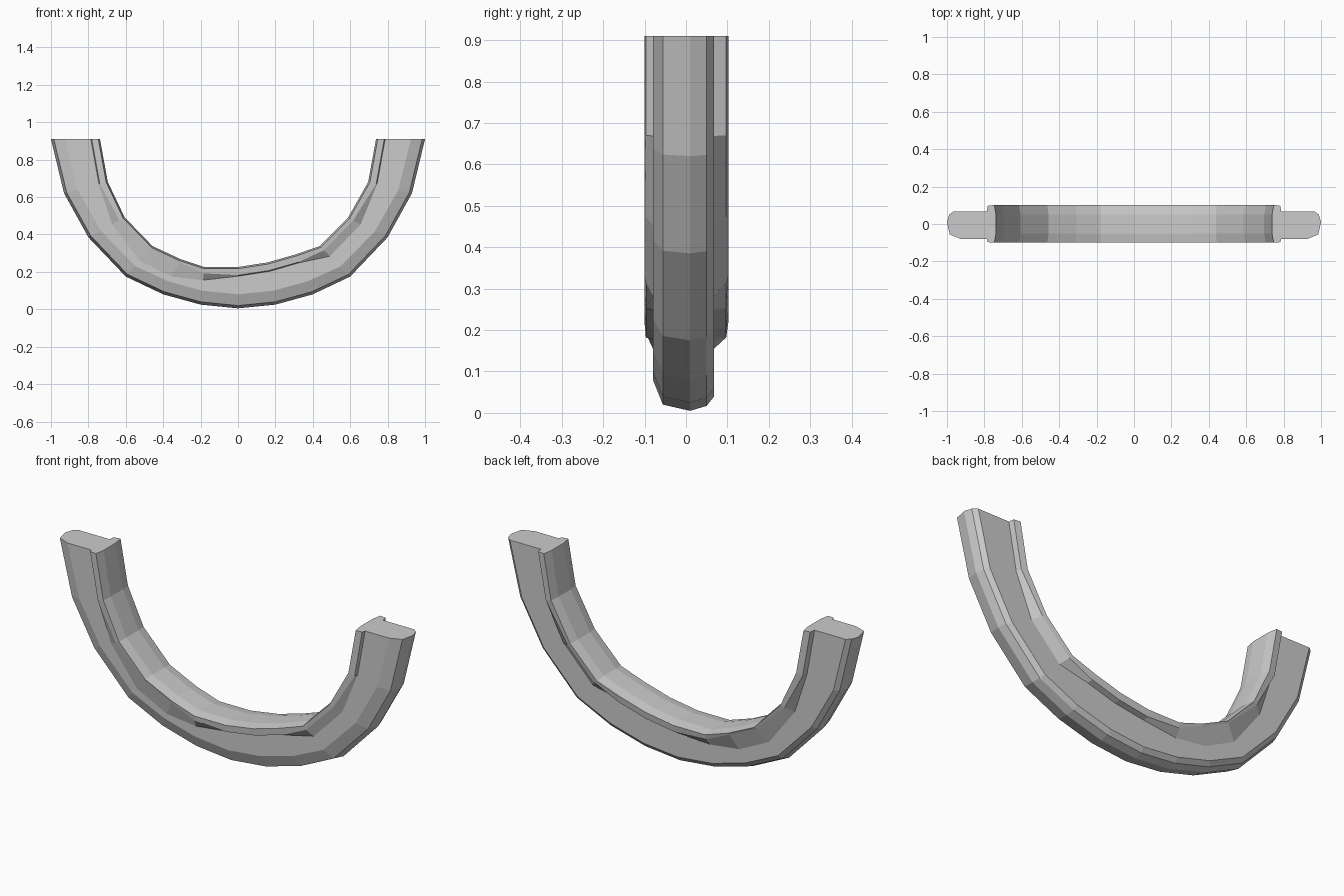
import bpy, bmesh
from mathutils import Vector

if "Cube" in bpy.data.objects:
    bpy.data.objects.remove(bpy.data.objects["Cube"])

# stations around the half ring: outer x, z, inner x, z, lip sharpness (1 = stepped rim, 0 = plain flare)
stations = [
    (-1.0, .91, -.742, .91, 1), (-.93, .62, -.70, .68, 1),
    (-.80, .385, -.61, .49, .5), (-.60, .175, -.46, .335, 0),
    (-.40, .08, -.31, .265, 0), (-.20, .025, -.18, .222, .6),
    (0, .005, 0, .222, 1), (.20, .025, .16, .247, 1),
    (.40, .08, .31, .29, 1), (.60, .175, .44, .335, .5),
    (.80, .385, .59, .485, .5), (.93, .62, .70, .68, 1),
    (1.0, .91, .742, .91, 1)]


def section(ox, oz, ix, iz, lip):
    """Cross-section: rounded tread outside, flat walls, wider rim inside."""
    outer, inner = Vector((ox, 0, oz)), Vector((ix, 0, iz))
    depth = (inner - outer).length
    axis = (inner - outer) / depth
    wall = depth - .10 + .055 * lip       # where the side wall ends
    rim = depth - .015 - .025 * lip       # where the rim starts
    profile = [(0, .01), (.012, .05), (.035, .068), (wall, .068), (rim, .097),
               (depth - .005, .102), (depth + .004, .05), (depth + .004, -.05),
               (depth - .005, -.1), (rim, -.097), (wall, -.08),
               (.075, -.08), (.015, -.056)]
    return [outer + axis * d + Vector((0, y, 0)) for d, y in profile]


# swept half ring with closed ends
bm = bmesh.new()
rings = [[bm.verts.new(p) for p in section(*s)] for s in stations]
n = len(rings[0])
for a, b in zip(rings, rings[1:]):
    for i in range(n):
        j = (i + 1) % n
        bm.faces.new((a[i], a[j], b[j], b[i]))
bm.faces.new(rings[0])
bm.faces.new(rings[-1])
bmesh.ops.recalc_face_normals(bm, faces=bm.faces)
mesh = bpy.data.meshes.new("half_ring")
bm.to_mesh(mesh)
bm.free()
bpy.context.collection.objects.link(bpy.data.objects.new("half_ring", mesh))
